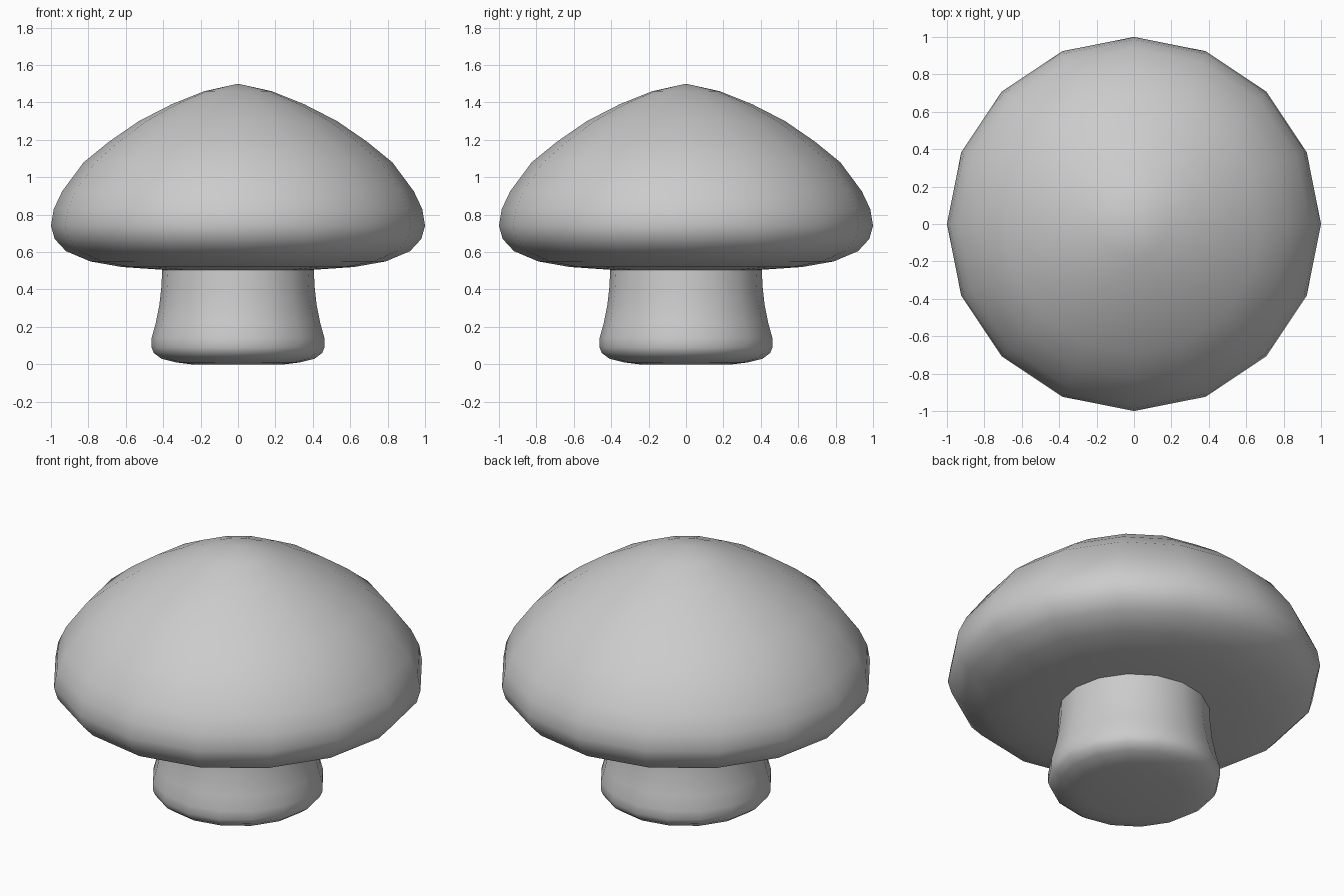
import bpy
import bmesh
from math import cos, sin, tau

SIDES = 16

cube = bpy.data.objects.get("Cube")
if cube:
    bpy.data.objects.remove(cube, do_unlink=True)

grey = bpy.data.materials.new("plain grey")
grey.use_nodes = True
colour = (0.6, 0.6, 0.6, 1)
grey.diffuse_color = colour
grey.node_tree.nodes["Principled BSDF"].inputs["Base Color"].default_value = colour


def lathe(name, profile):
    """Turn (radius, height) points, listed bottom to top, about z; radius 0 is a pole."""
    bm = bmesh.new()
    rings = []
    for r, z in profile:
        count = SIDES if r else 1
        rings.append([bm.verts.new((r * cos(tau * i / SIDES), r * sin(tau * i / SIDES), z))
                      for i in range(count)])
    for low, high in zip(rings, rings[1:]):
        for i in range(SIDES):
            j = (i + 1) % SIDES
            corners = [low[i % len(low)], low[j % len(low)],
                       high[j % len(high)], high[i % len(high)]]
            bm.faces.new(list(dict.fromkeys(corners)))
    bmesh.ops.recalc_face_normals(bm, faces=bm.faces)
    for face in bm.faces:
        face.smooth = True
    mesh = bpy.data.meshes.new(name)
    bm.to_mesh(mesh)
    bm.free()
    mesh.materials.append(grey)
    obj = bpy.data.objects.new(name, mesh)
    bpy.context.collection.objects.link(obj)
    return obj


# Stem with a swollen, rounded foot
lathe("stem", [(0, 0), (0.25, 0), (0.33, 0.01), (0.41, 0.03), (0.45, 0.06),
               (0.462, 0.09), (0.462, 0.14), (0.44, 0.22), (0.42, 0.32),
               (0.41, 0.41), (0.405, 0.51)])

# Domed cap with a rolled rim and a nearly flat underside
lathe("cap", [(0, 0.505), (0.4, 0.505), (0.62, 0.52), (0.79, 0.55), (0.92, 0.605),
              (0.98, 0.67), (1, 0.74), (0.985, 0.83), (0.94, 0.925), (0.825, 1.08),
              (0.69, 1.19), (0.53, 1.3), (0.355, 1.39), (0.18, 1.46), (0, 1.5)])
